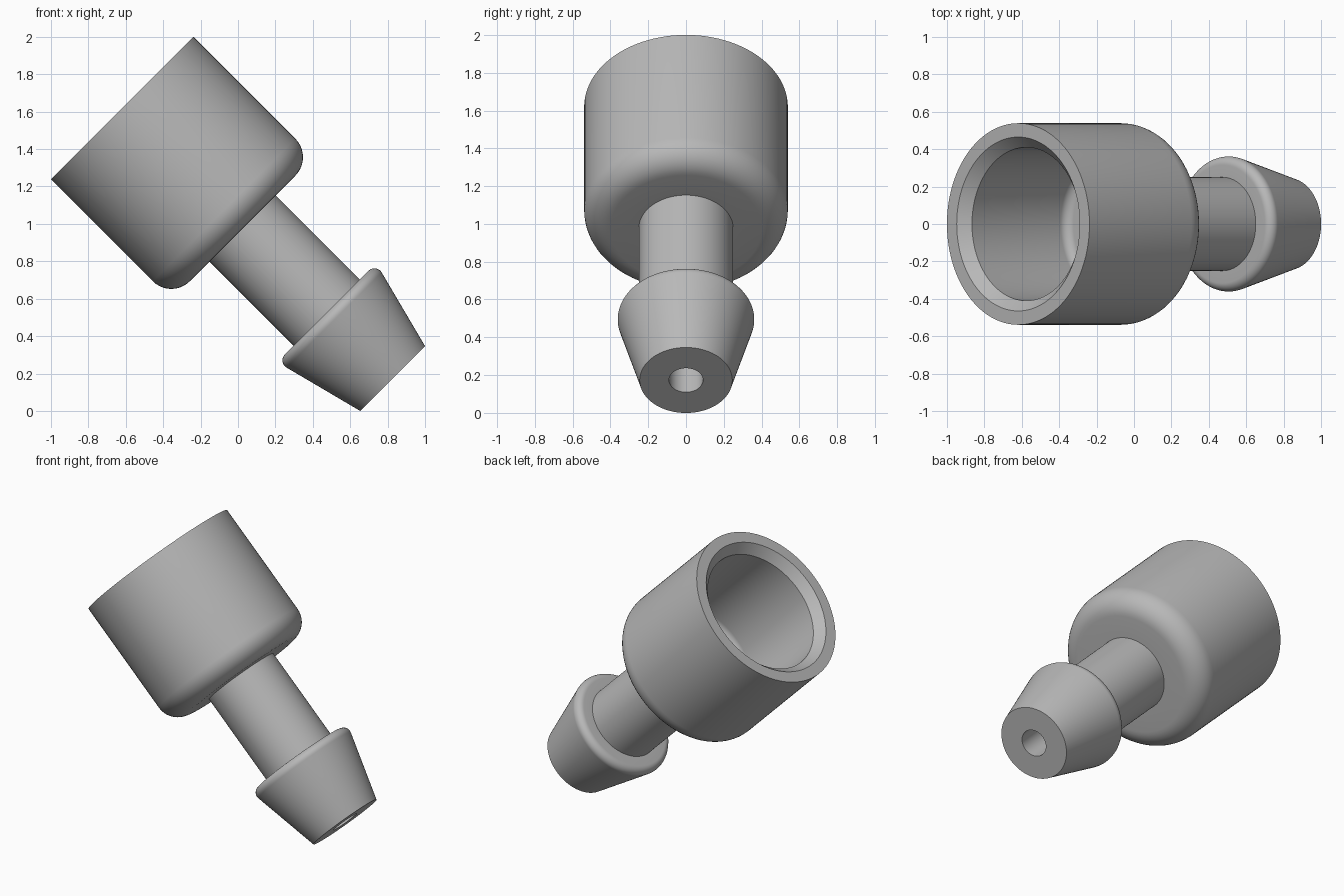
import bpy
import bmesh
from math import sin, cos, pi, radians
from mathutils import Vector

cube = bpy.data.objects.get("Cube")
if cube:
    bpy.data.objects.remove(cube, do_unlink=True)

SEGMENTS = 96
RIM_CENTRE = Vector((-0.619, 0, 1.619))
TILT = radians(135)  # the axis runs down towards +x

grey = bpy.data.materials.new("plain grey")
grey.use_nodes = True
colour = (0.48, 0.48, 0.48, 1)
grey.diffuse_color = colour
grey.node_tree.nodes["Principled BSDF"].inputs["Base Color"].default_value = colour


def arc(r, t, radius, start, end, steps=10):
    """Rounded corner as (radius, distance along axis) points."""
    angles = [radians(start + (end - start) * i / steps) for i in range(steps + 1)]
    return [(r + radius * cos(a), t + radius * sin(a)) for a in angles]


def lathe(name, *profiles):
    """Revolve profiles of (radius, distance from the rim) about the axis."""
    bm = bmesh.new()
    for profile in profiles:
        rings = [[bm.verts.new((r * cos(2 * pi * k / SEGMENTS),
                                r * sin(2 * pi * k / SEGMENTS), t))
                  for k in range(SEGMENTS)] for r, t in profile]
        for a, b in zip(rings, rings[1:]):
            for k in range(SEGMENTS):
                n = (k + 1) % SEGMENTS
                bm.faces.new((a[k], a[n], b[n], b[k]))
    mesh = bpy.data.meshes.new(name)
    bm.to_mesh(mesh)
    bm.free()
    mesh.materials.append(grey)
    obj = bpy.data.objects.new(name, mesh)
    bpy.context.collection.objects.link(obj)
    obj.location = RIM_CENTRE
    obj.rotation_euler = (0, TILT, 0)
    bpy.ops.object.select_all(action='DESELECT')
    obj.select_set(True)
    bpy.context.view_layer.objects.active = obj
    bpy.ops.object.shade_smooth_by_angle(angle=radians(30))
    return obj


HOLE, STEM, CUP, SOCKET = 0.09, 0.25, 0.539, 0.41
FLOOR, CUP_END, SHOULDER, TIP = 0.78, 0.91, 1.546, 2.045

# Cup: socket floor, wall, chamfered rim, outer wall and rounded base
lathe("cup",
      [(HOLE, FLOOR)]
      + arc(SOCKET - 0.05, FLOOR - 0.05, 0.05, 90, 0)
      + [(SOCKET, 0.06), (0.465, 0), (CUP, 0)]
      + arc(CUP - 0.14, CUP_END - 0.14, 0.14, 0, 90)
      + [(STEM, CUP_END)])

# Stem with the through hole
lathe("stem",
      [(STEM, CUP_END), (STEM, SHOULDER)],
      [(HOLE, TIP), (HOLE, FLOOR)])

# Barb: rounded shoulder and tapered nose
lathe("barb",
      [(STEM, SHOULDER)]
      + arc(0.316, SHOULDER + 0.045, 0.045, -90, 14.5)
      + [(0.245, TIP), (HOLE, TIP)])
